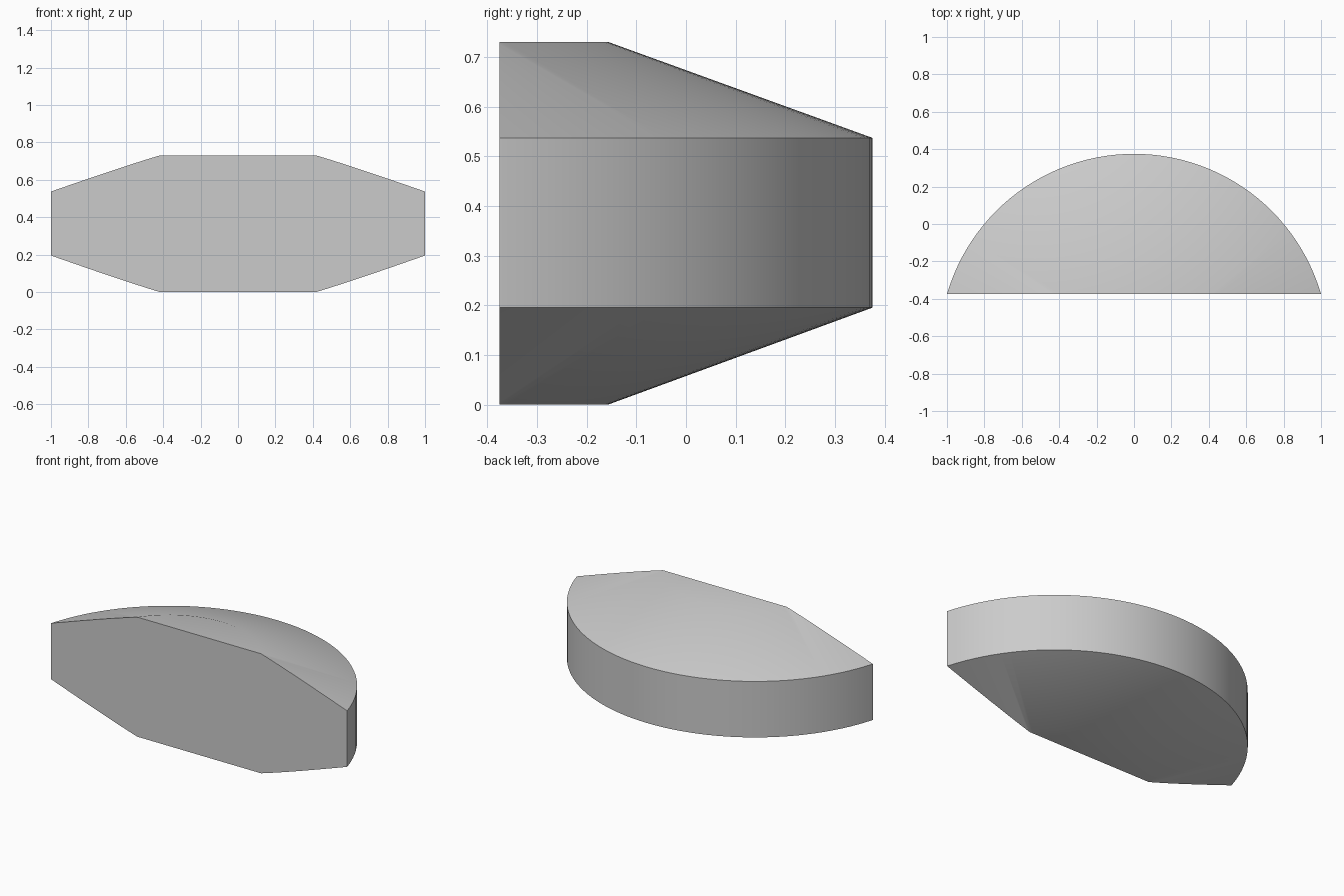
import bpy
import bmesh
import math

cube = bpy.data.objects.get("Cube")
if cube:
    bpy.data.objects.remove(cube, do_unlink=True)

# Dimensions
RIM_RADIUS, CAP_RADIUS = 1.0417, 0.51
HEIGHT, RIM_LOW, RIM_HIGH = 0.73, 0.195, 0.537
FRONT = -0.375
AXIS_Y = -FRONT - RIM_RADIUS
STEPS = 128

# Single grey material
grey = bpy.data.materials.new("light_grey")
grey.use_nodes = True
colour = (0.6, 0.6, 0.6, 1.0)
grey.diffuse_color = colour
grey.node_tree.nodes["Principled BSDF"].inputs["Base Color"].default_value = colour

# Turn the bevelled disc profile around its upright axis
bm = bmesh.new()
profile = [(CAP_RADIUS, 0), (RIM_RADIUS, RIM_LOW),
           (RIM_RADIUS, RIM_HIGH), (CAP_RADIUS, HEIGHT)]
verts = [bm.verts.new((r, AXIS_Y, z)) for r, z in profile]
edges = [bm.edges.new(pair) for pair in zip(verts, verts[1:])]
bmesh.ops.spin(bm, geom=verts + edges, cent=(0, AXIS_Y, 0), axis=(0, 0, 1),
               angle=math.tau, steps=STEPS)
bmesh.ops.remove_doubles(bm, verts=bm.verts, dist=1e-4)

# Close the flat top and bottom
bmesh.ops.holes_fill(bm, edges=[e for e in bm.edges if e.is_boundary], sides=0)

# Slice off the front and close the flat cut
bmesh.ops.bisect_plane(bm, geom=bm.verts[:] + bm.edges[:] + bm.faces[:],
                       plane_co=(0, FRONT, 0), plane_no=(0, -1, 0),
                       clear_outer=True)
bmesh.ops.holes_fill(bm, edges=[e for e in bm.edges if e.is_boundary], sides=0)
bmesh.ops.recalc_face_normals(bm, faces=bm.faces)

mesh = bpy.data.meshes.new("disc_segment")
bm.to_mesh(mesh)
bm.free()
mesh.materials.append(grey)
segment = bpy.data.objects.new("disc_segment", mesh)
bpy.context.collection.objects.link(segment)

# Smooth the curved sides, keep the rim and cut sharp
bpy.ops.object.select_all(action="DESELECT")
segment.select_set(True)
bpy.context.view_layer.objects.active = segment
bpy.ops.object.shade_smooth_by_angle(angle=math.radians(30))
